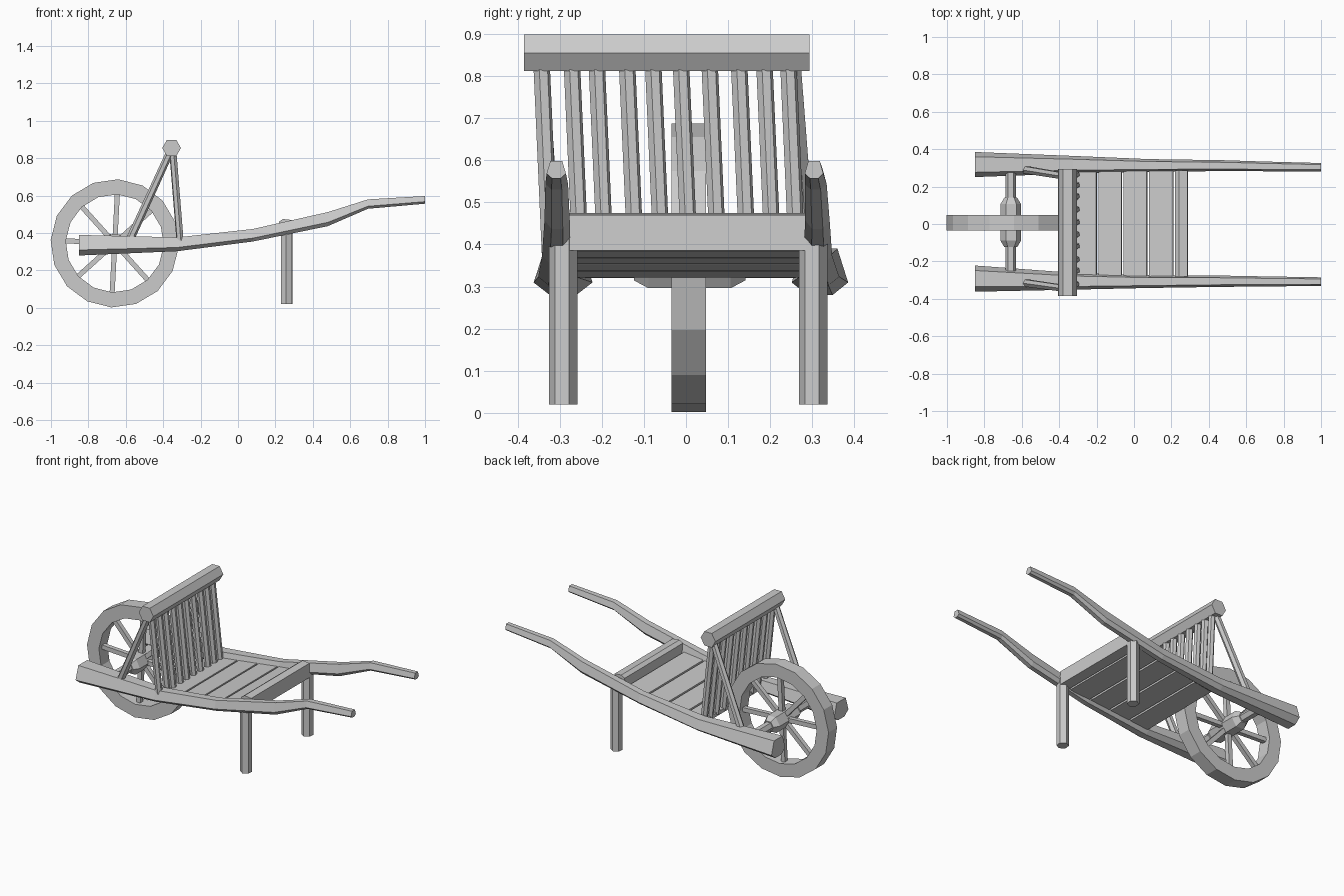
import bpy, bmesh, math
from mathutils import Vector, Matrix

if "Cube" in bpy.data.objects:
    bpy.data.objects.remove(bpy.data.objects["Cube"])


def finish(bm, name):
    bmesh.ops.recalc_face_normals(bm, faces=bm.faces)
    me = bpy.data.meshes.new(name)
    bm.to_mesh(me)
    bm.free()
    ob = bpy.data.objects.new(name, me)
    bpy.context.collection.objects.link(ob)
    return ob


def loft(bm, rings, cap=True):
    """Skin a list of equal-length point rings."""
    vs = [[bm.verts.new(p) for p in r] for r in rings]
    n = len(vs[0])
    for a, b in zip(vs, vs[1:]):
        for i in range(n):
            j = (i + 1) % n
            bm.faces.new((a[i], a[j], b[j], b[i]))
    if cap:
        bm.faces.new(vs[0])
        bm.faces.new(vs[-1][::-1])


def rod(bm, a, b, r, r2=None, sides=6, twist=0.0):
    """Faceted bar from a to b; twist sets where the first corner sits."""
    a, b = Vector(a), Vector(b)
    d = b - a
    ref = Vector((1, 0, 0)) if abs(d.normalized().x) < 0.9 else Vector((0, 1, 0))
    v = d.cross(ref).normalized()
    u = v.cross(d).normalized()
    rings = []
    for p, rad in ((a, r), (b, r2 or r)):
        rings.append([p + rad * (u * math.cos(t) + v * math.sin(t))
                      for t in (twist + 2 * math.pi * i / sides for i in range(sides))])
    loft(bm, rings)


def disc_ring(c, r, y, n, start=0.0):
    return [(c[0] + r * math.cos(start + 2 * math.pi * i / n), y,
             c[1] + r * math.sin(start + 2 * math.pi * i / n)) for i in range(n)]


# Long side beams running into the handles: x, y centre, half width, z bottom, z top
beam = {
    "left": [(-.85, .318, .067, .28, .39), (-.325, .317, .047, .303, .377),
             (.08, .313, .034, .355, .422), (.48, .312, .029, .437, .512),
             (.695, .308, .026, .53, .58), (1, .304, .022, .557, .598)],
    "right": [(-.85, -.292, .07, .28, .39), (-.325, -.306, .045, .303, .377),
              (.08, -.308, .034, .355, .422), (.48, -.306, .03, .437, .512),
              (.695, -.307, .027, .53, .58), (1, -.308, .023, .557, .598)]}
section = [(-.62, 1), (.62, 1), (1, .27), (.45, 0), (-.45, 0), (-1, .27)]
for side, pts in beam.items():
    bm = bmesh.new()
    loft(bm, [[(x, y + u * h, z0 + v * (z1 - z0)) for u, v in section]
              for x, y, h, z0, z1 in pts])
    finish(bm, side + "_handle_beam")

# Wheel rim
C, YC, W, START = (-.659, .345), .006, .041, math.radians(-3)
bm = bmesh.new()
prof = [(.343, -W), (.343, W), (.262, W), (.262, -W), (.343, -W)]
loft(bm, [disc_ring(C, r, YC + y, 16, START) for r, y in prof], cap=False)
bmesh.ops.remove_doubles(bm, verts=bm.verts, dist=1e-5)
finish(bm, "wheel_rim")

# Spokes
bm = bmesh.new()
for i in range(8):
    t = START + i * math.pi / 4
    d = Vector((math.cos(t), 0, math.sin(t)))
    o = Vector((C[0], YC, C[1]))
    rod(bm, o + d * .03, o + d * .275, .019, sides=4, twist=math.pi / 4)
finish(bm, "wheel_spokes")

# Hub and axle
bm = bmesh.new()
loft(bm, [disc_ring(C, r, YC + y, 6, START) for r, y in
          ((.034, -.13), (.055, -.095), (.055, .1), (.034, .135))])
finish(bm, "wheel_hub")
bm = bmesh.new()
rod(bm, (C[0], -.25, C[1]), (C[0], .28, C[1]), .028)
finish(bm, "axle")

# Deck planks following the slope of the beams
for i, (x0, x1) in enumerate(((-.32, -.20), (-.19, -.065), (-.055, .07), (.08, .21))):
    xm = (x0 + x1) / 2
    bm = bmesh.new()
    bmesh.ops.create_cube(bm, size=1, matrix=Matrix.Translation((xm, .004, .372 + .12 * xm))
                          @ Matrix.Rotation(-.12, 4, 'Y')
                          @ Matrix.Diagonal((x1 - x0, .58, .025, 1)))
    finish(bm, f"deck_plank_{i + 1}")

# Rear cross bar with chamfered top edge
bm = bmesh.new()
bar = [(.222, .385), (.29, .385), (.286, .47), (.24, .475), (.218, .46)]
loft(bm, [[(x, y, z) for x, z in bar] for y in (-.28, .285)])
finish(bm, "rear_cross_bar")

# Legs
for side, y in (("right", -.292), ("left", .302)):
    bm = bmesh.new()
    rod(bm, (.26, y, .02), (.26, y, .42), .034, twist=math.radians(25))
    finish(bm, side + "_leg")

# Head rail of the front rack
bm = bmesh.new()
rod(bm, (-.355, -.385, .855), (-.355, .293, .855), .05)
finish(bm, "rack_top_rail")

# Rack slats
bm = bmesh.new()
for y in (-.343, -.271, -.212, -.14, -.078, -.012, .056, .126, .186, .243):
    rod(bm, (-.348, y, .83), (-.308, y + .022, .335), .02, sides=6, twist=.3)
finish(bm, "rack_slats")

# Slanted rack braces
for side, y0, y1 in (("left", .29, .255), ("right", -.315, -.345)):
    bm = bmesh.new()
    rod(bm, (-.58, y0, .36), (-.365, y1, .83), .022, .02)
    finish(bm, side + "_rack_brace")
